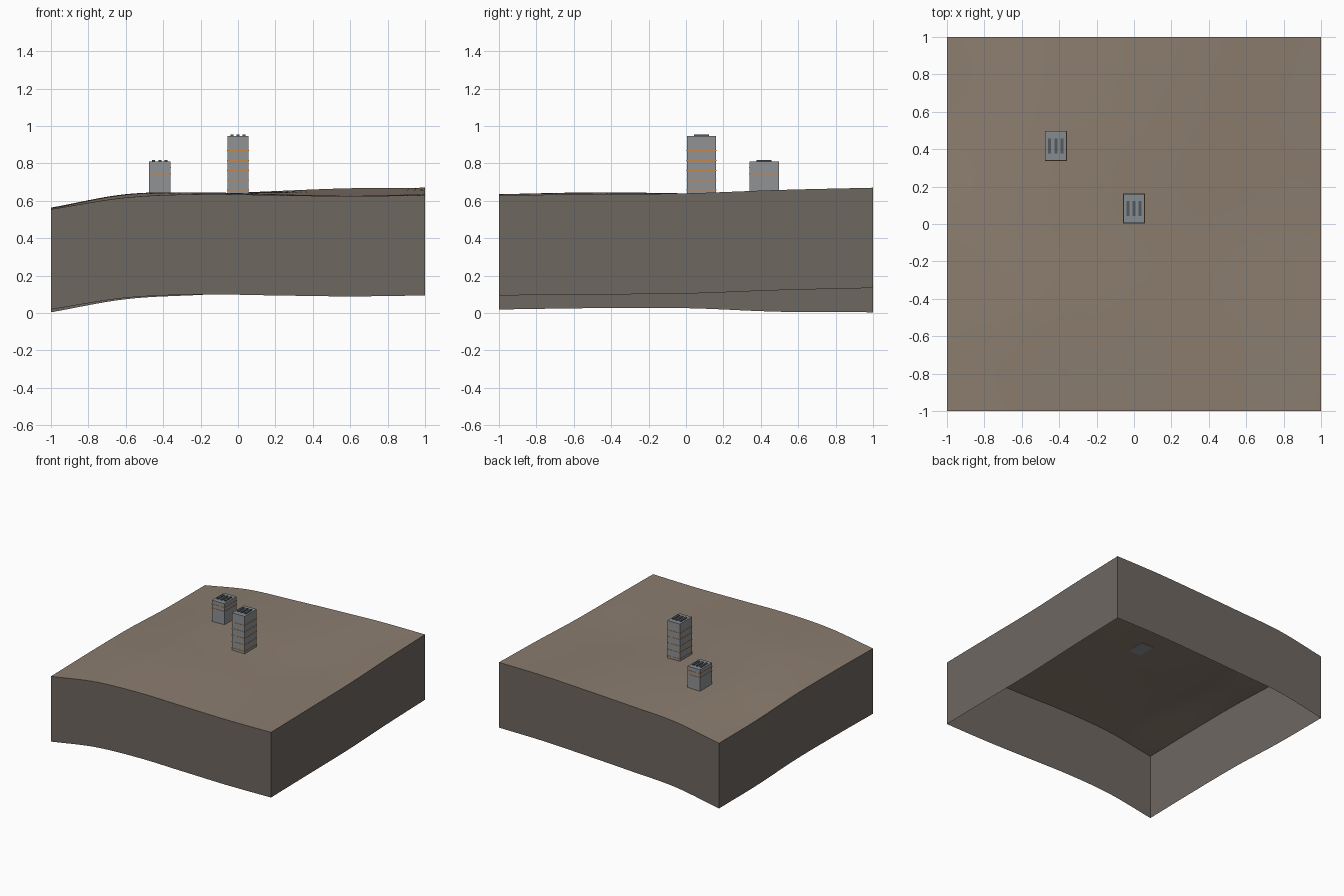
import bpy, bmesh
from mathutils import Matrix

cube = bpy.data.objects.get("Cube")
if cube:
    bpy.data.objects.remove(cube, do_unlink=True)


def material(name, rgb):
    mat = bpy.data.materials.new(name)
    mat.use_nodes = True
    color = (*rgb, 1)
    mat.diffuse_color = color
    node = mat.node_tree.nodes["Principled BSDF"]
    node.inputs["Base Color"].default_value = color
    node.inputs["Roughness"].default_value = 0.9
    return mat


earth = material("brown earth", (0.26, 0.205, 0.16))
rock = material("dark rock", (0.155, 0.135, 0.118))
concrete = material("grey concrete", (0.28, 0.29, 0.30))
roofing = material("slate roof", (0.23, 0.26, 0.28))
metal = material("dark metal", (0.09, 0.10, 0.11))
orange = material("orange trim", (0.60, 0.24, 0.06))


def finish(bm, name, *mats):
    mesh = bpy.data.meshes.new(name)
    bm.to_mesh(mesh)
    bm.free()
    for mat in mats:
        mesh.materials.append(mat)
    obj = bpy.data.objects.new(name, mesh)
    bpy.context.collection.objects.link(obj)
    return obj


def box(bm, x, y, z0, z1, width, depth):
    place = Matrix.Translation((x, y, (z0 + z1) / 2))
    size = Matrix.Diagonal((width, depth, z1 - z0, 1))
    bmesh.ops.create_cube(bm, size=1, matrix=place @ size)


# Ground heights: rows run front to back, columns right to left of the model
HEIGHTS = [
    [.555, .617, .635, .630, .625, .630],
    [.562, .635, .645, .635, .627, .635],
    [.562, .630, .640, .635, .627, .640],
    [.543, .622, .640, .645, .645, .658],
    [.540, .610, .633, .652, .667, .670],
]


def spline(values, t):
    """Smooth curve through evenly spaced values, t from 0 to 1."""
    v = [2 * values[0] - values[1], *values, 2 * values[-1] - values[-2]]
    s = t * (len(values) - 1)
    i = min(int(s), len(values) - 2)
    f = s - i
    a, b, c, d = v[i:i + 4]
    return b + f * (c - a + f * (2 * a - 5 * b + 4 * c - d
                                 + f * (3 * (b - c) + d - a))) / 2


def ground(x, y):
    u, v = (min(max((k + 1) / 2, 0), 1) for k in (x, y))
    return spline([spline(row, u) for row in HEIGHTS], v)


# Rolling ground with a skirt of constant depth, open underneath
bm = bmesh.new()
bmesh.ops.create_grid(bm, x_segments=50, y_segments=50, size=1)
for vert in bm.verts:
    vert.co.z = ground(vert.co.x, vert.co.y)
rim = [e for e in bm.edges if e.is_boundary]
skirt = bmesh.ops.extrude_edge_only(bm, edges=rim)["geom"]
for item in skirt:
    if isinstance(item, bmesh.types.BMVert):
        item.co.z -= 0.536
    elif isinstance(item, bmesh.types.BMFace):
        item.material_index = 1
bmesh.ops.recalc_face_normals(bm, faces=bm.faces)
if max(bm.faces, key=lambda f: abs(f.normal.z)).normal.z < 0:
    bmesh.ops.reverse_faces(bm, faces=bm.faces)
terrain = finish(bm, "terrain", earth, rock)
bpy.ops.object.select_all(action="DESELECT")
terrain.select_set(True)
bpy.context.view_layer.objects.active = terrain
bpy.ops.object.shade_smooth_by_angle(angle=0.7)

WIDTH, DEPTH = 0.114, 0.156


def tower(name, x, y, base, top, bands):
    # Body, with the roof in its own colour
    bm = bmesh.new()
    box(bm, x, y, base, top, WIDTH, DEPTH)
    for face in bm.faces:
        if face.normal.z > 0.5:
            face.material_index = 1
    finish(bm, name + "_body", concrete, roofing)

    # Thin trim around each floor
    bm = bmesh.new()
    for z in bands:
        box(bm, x, y, z - 0.0025, z + 0.0025, WIDTH + 0.004, DEPTH + 0.004)
    finish(bm, name + "_trim", orange)

    # Row of three roof vents
    bm = bmesh.new()
    for offset in (-0.033, 0, 0.033):
        box(bm, x + offset, y, top - 0.002, top + 0.008, 0.016, 0.08)
    finish(bm, name + "_roof_vents", metal)


tower("tall_tower", 0, 0.083, 0.637, 0.946,
      [0.657 + 0.053 * i for i in range(5)])
tower("short_tower", -0.418, 0.418, 0.634, 0.81, [0.744, 0.777])
